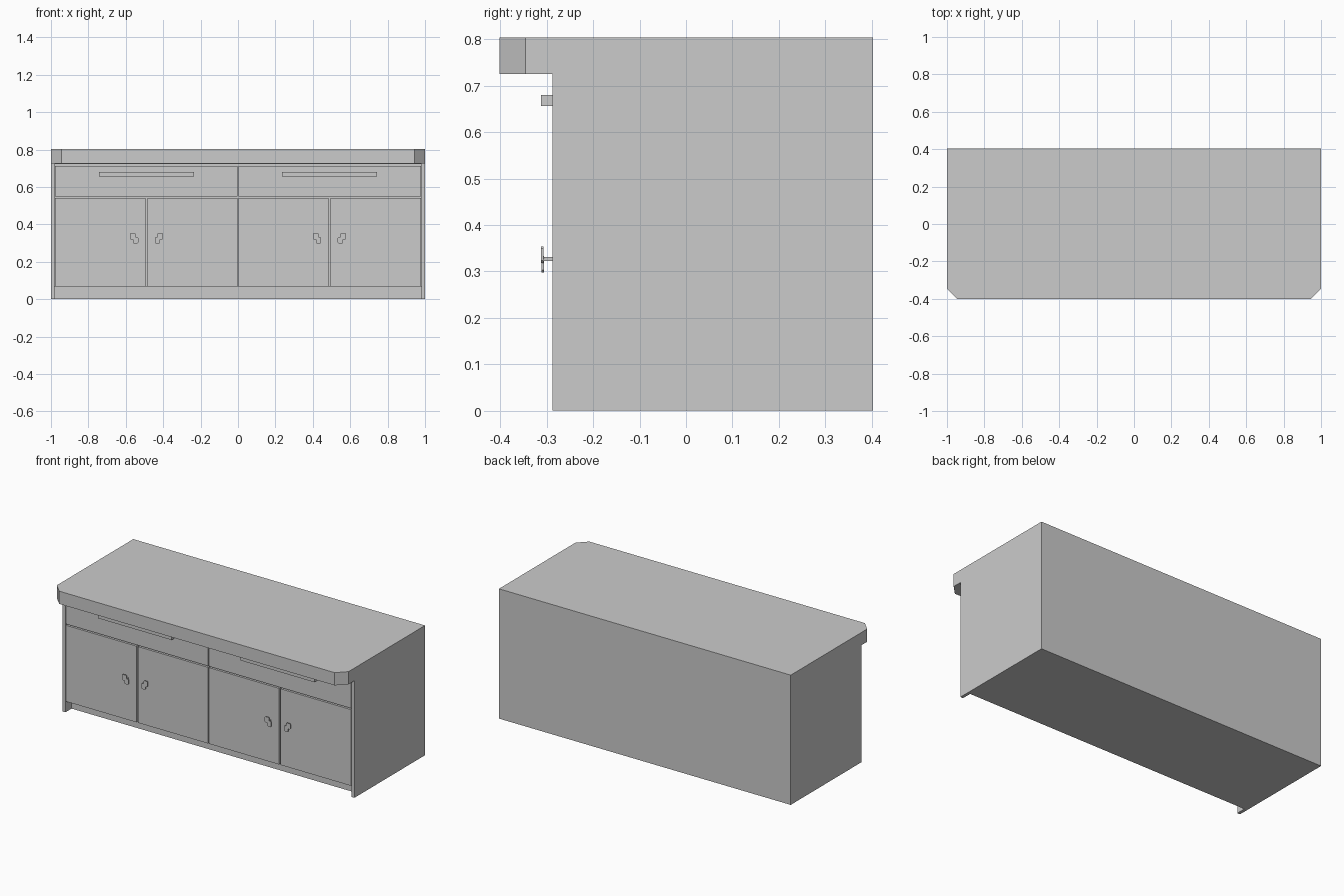
import bpy, bmesh

if "Cube" in bpy.data.objects:
    bpy.data.objects.remove(bpy.data.objects["Cube"])


def link(name, bm):
    bmesh.ops.recalc_face_normals(bm, faces=bm.faces)
    me = bpy.data.meshes.new(name)
    bm.to_mesh(me)
    bm.free()
    ob = bpy.data.objects.new(name, me)
    bpy.context.collection.objects.link(ob)
    return ob


def add_box(bm, a, b):
    vs = bmesh.ops.create_cube(bm, size=1)["verts"]
    for v in vs:
        v.co = [a[i] if v.co[i] < 0 else b[i] for i in range(3)]
    return vs


def box(name, a, b):
    bm = bmesh.new()
    add_box(bm, a, b)
    return link(name, bm)


def extrude_x(bm, profile, half):
    """Extrude a closed (y, z) profile from -half to +half along x."""
    f = bm.faces.new([bm.verts.new((-half, y, z)) for y, z in profile])
    new = bmesh.ops.extrude_face_region(bm, geom=[f])["geom"]
    for v in new:
        if isinstance(v, bmesh.types.BMVert):
            v.co.x = half


FRONT = -0.288

# Cabinet body with overhanging counter, front corners chamfered
bm = bmesh.new()
extrude_x(bm, [(0.403, 0), (0.403, 0.804), (-0.402, 0.804), (-0.402, 0.725),
               (FRONT, 0.725), (FRONT, 0)], 1.0)
corners = [e for e in bm.edges if all(v.co.y < -0.4 for v in e.verts)
           and abs(e.verts[0].co.x - e.verts[1].co.x) < 0.01]
bmesh.ops.bevel(bm, geom=corners, offset=0.056, segments=1, affect="EDGES")
body = link("cabinet_body", bm)

# Front recess between the side panels, deeper at the toe kick
bm = bmesh.new()
extrude_x(bm, [(-0.35, -0.1), (-0.228, -0.1), (-0.228, 0.068), (-0.27, 0.068),
               (-0.27, 0.722), (-0.35, 0.722)], 0.981)
cutter = link("recess_cutter", bm)
cutter.hide_render = True
mod = body.modifiers.new("recess", "BOOLEAN")
mod.operation = "DIFFERENCE"
mod.solver = "EXACT"
mod.object = cutter
bpy.context.view_layer.objects.active = body
bpy.ops.object.modifier_apply(modifier=mod.name)
bpy.data.objects.remove(cutter)


def span(s, a, b):
    return sorted((s * a, s * b))


for s, side in ((-1, "left"), (1, "right")):
    # Drawer front and its bar handle
    x0, x1 = span(s, 0.003, 0.978)
    box(f"{side}_drawer", (x0, FRONT, 0.548), (x1, -0.265, 0.713))
    x0, x1 = span(s, 0.236, 0.742)
    box(f"{side}_drawer_handle", (x0, -0.312, 0.656), (x1, FRONT, 0.680))

    # Two doors meeting at the middle of each half
    for d, part in ((-1, "inner"), (1, "outer")):
        x0, x1 = span(s, 0.003, 0.484) if d < 0 else span(s, 0.494, 0.978)
        box(f"{side}_{part}_door", (x0, FRONT, 0.068), (x1, -0.265, 0.540))

        # Door knob: two overlapping plates on a short stem
        def kx(a, b):
            return span(s, 0.489 + d * a, 0.489 + d * b)

        bm = bmesh.new()
        for a, b, z0, z1, y in ((0.058, 0.088, 0.318, 0.354, -0.312),
                                (0.044, 0.073, 0.298, 0.333, -0.311)):
            x0, x1 = kx(a, b)
            vs = add_box(bm, (x0, y, z0), (x1, y + 0.005, z1))
            edges = {e for v in vs for e in v.link_edges
                     if abs(e.verts[0].co.y - e.verts[1].co.y) > 0.001}
            bmesh.ops.bevel(bm, geom=list(edges), offset=0.005, segments=1,
                            affect="EDGES")
        x0, x1 = kx(0.061, 0.070)
        add_box(bm, (x0, -0.308, 0.322), (x1, FRONT, 0.331))
        link(f"{side}_{part}_knob", bm)
